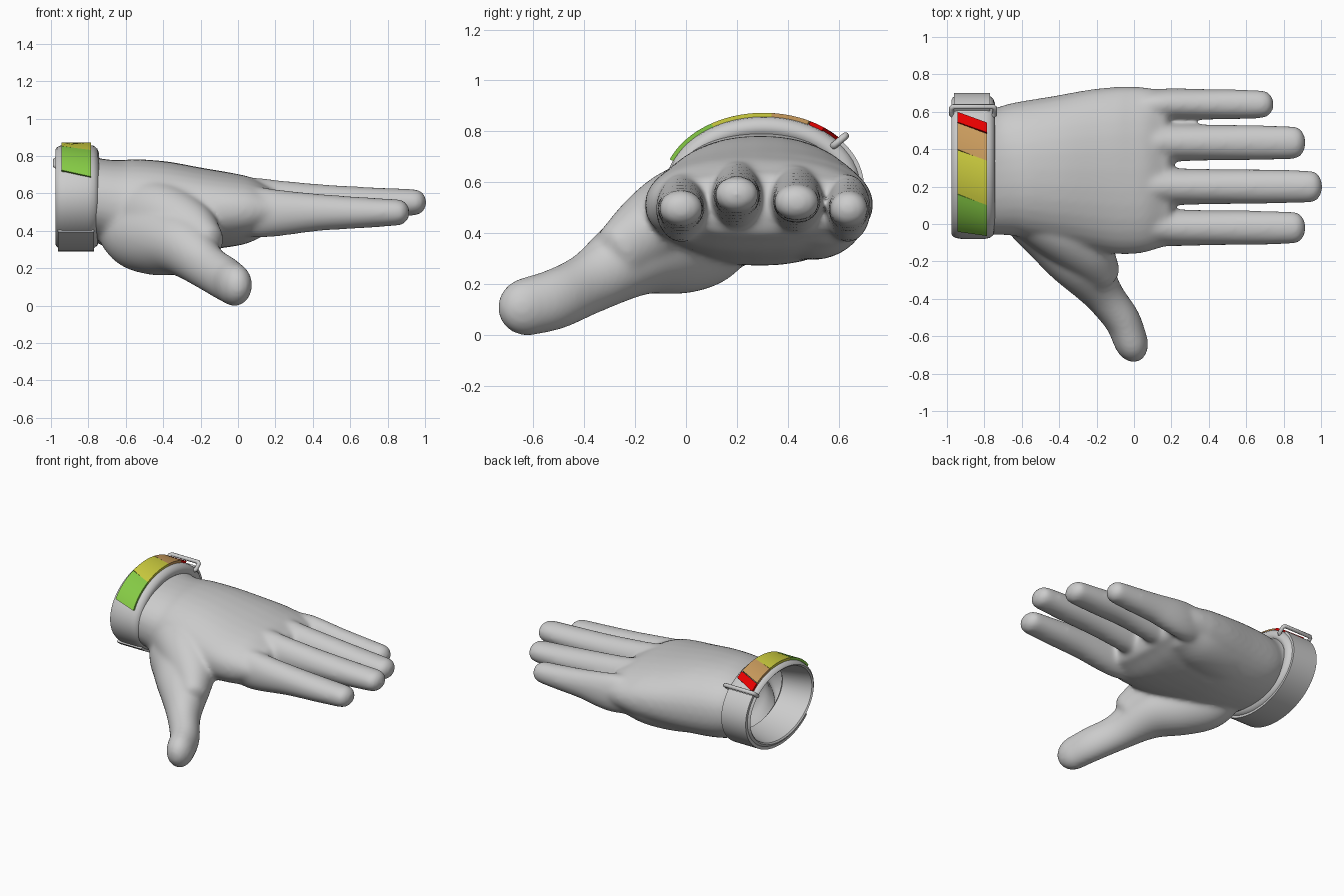
import bpy, bmesh, math
from mathutils import Vector

if "Cube" in bpy.data.objects:
    bpy.data.objects.remove(bpy.data.objects["Cube"])


def material(name, rgb):
    m = bpy.data.materials.new(name)
    m.use_nodes = True
    m.diffuse_color = (*rgb, 1)
    m.node_tree.nodes["Principled BSDF"].inputs["Base Color"].default_value = (*rgb, 1)
    return m


grey = material("light grey", (0.6, 0.6, 0.6))
red = material("red", (0.8, 0.0, 0.0))
tan = material("tan", (0.59, 0.33, 0.11))
yellow = material("yellow", (0.62, 0.62, 0.05))
green = material("green", (0.24, 0.6, 0.06))


def add_object(name, bm, mat):
    bmesh.ops.recalc_face_normals(bm, faces=bm.faces)
    mesh = bpy.data.meshes.new(name)
    bm.to_mesh(mesh)
    bm.free()
    mesh.materials.append(mat)
    ob = bpy.data.objects.new(name, mesh)
    bpy.context.collection.objects.link(ob)
    return ob


def bridge(bm, rings):
    """Join successive rings of vertices with quads."""
    for r, s in zip(rings, rings[1:]):
        n = len(r)
        for i in range(n):
            j = (i + 1) % n
            bm.faces.new((r[i], r[j], s[j], s[i]))


def smooth_path(points, steps=5):
    """Catmull-Rom interpolation of stations (x, y, z, half width, half height)."""
    p = [Vector(q) for q in points]
    p = [p[0] * 2 - p[1]] + p + [p[-1] * 2 - p[-2]]
    out = []
    for a, b, c, d in zip(p, p[1:], p[2:], p[3:]):
        for k in range(steps):
            t = k / steps
            out.append(0.5 * (2 * b + (c - a) * t + (2 * a - 5 * b + 4 * c - d) * t ** 2
                              + (3 * b - a - 3 * c + d) * t ** 3))
    return out + [p[-2]]


def loft(bm, points, tip=0.0, sides=32, power=1.0):
    """Closed limb of elliptical sections, ending in a rounded tip."""
    path = smooth_path(points)
    centres = [Vector(q[:3]) for q in path]
    stations = []
    for i, q in enumerate(path):
        tangent = (centres[min(i + 1, len(path) - 1)] - centres[max(i - 1, 0)]).normalized()
        stations.append((centres[i], tangent, q[3], q[4]))
    c, t, w, h = stations[-1]
    for k in range(1, 7):
        a = k / 6.3 * math.pi / 2
        stations.append((c + t * tip * math.sin(a), t, w * math.cos(a), h * math.cos(a)))
    rings = []
    for c, t, w, h in stations:
        side = t.cross(Vector((0, 0, 1))).normalized()
        up = side.cross(t)
        ring = []
        for i in range(sides):
            a = 2 * math.pi * i / sides
            u, v = math.cos(a), math.sin(a)
            u, v = (math.copysign(abs(f) ** power, f) for f in (u, v))
            ring.append(bm.verts.new(c + side * u * w + up * v * h))
        rings.append(ring)
    bridge(bm, rings)
    bm.faces.new(rings[0])
    bm.faces.new(rings[-1])


# Palm
bm = bmesh.new()
loft(bm, [(-1.0, .30, .58, .355, .25), (-.86, .29, .575, .348, .238), (-.74, .28, .565, .338, .22),
          (-.6, .29, .535, .365, .25), (-.4, .29, .522, .4, .25), (-.2, .29, .515, .435, .222),
          (-.05, .287, .512, .45, .2), (.06, .295, .512, .44, .176), (.155, .3, .51, .42, .13)],
     tip=.06, power=.9)
# Thumb with its fleshy base
loft(bm, [(-.64, .18, .43, .14, .15), (-.55, .08, .39, .175, .195), (-.43, -.03, .36, .185, .2),
          (-.295, -.19, .32, .17, .168), (-.17, -.37, .21, .11, .125),
          (-.065, -.51, .142, .097, .12), (-.02, -.62, .112, .092, .116)], tip=.125)
# Web over the back of the thumb, and heel of the palm on the far side
loft(bm, [(-.64, .13, .53, .14, .16), (-.43, -.01, .485, .16, .18),
          (-.27, -.13, .42, .15, .155), (-.17, -.26, .325, .1, .12)], tip=.06)
loft(bm, [(-.55, .44, .47, .15, .15), (-.3, .49, .45, .17, .155),
          (-.1, .52, .45, .18, .145), (.05, .54, .46, .16, .11)], tip=.08)
# Each finger: y, base z, tip z, tip x, half width
for y, zb, zt, end, w in ((-.02, .495, .498, .912, .094), (.2, .545, .552, 1.002, .094),
                          (.435, .528, .522, .912, .096), (.64, .495, .496, .742, .082)):
    run = end - .055
    loft(bm, [(-.12, y * .94 + .018, zb + .015, w * .85, .1), (.08, y * .98 + .006, zb + .005, w, .134),
              (.2, y, zb, w * 1.05, .127), (.2 + (run - .2) * .35, y, zb + .003, w, .1),
              (.2 + (run - .2) * .7, y, (zb + zt) / 2, w * .98, .084),
              (run, y, zt, w * .92, .071)], tip=.062)
hand = add_object("hand", bm, grey)
remesh = hand.modifiers.new("merge", "REMESH")
remesh.mode = "VOXEL"
remesh.voxel_size = .012
relax = hand.modifiers.new("relax", "SMOOTH")
relax.factor = .5
relax.iterations = 26
merged = bpy.data.meshes.new_from_object(hand.evaluated_get(bpy.context.evaluated_depsgraph_get()))
hand.modifiers.clear()

# Open the wrist end
bm = bmesh.new()
bm.from_mesh(merged)
opening = [f for f in bm.faces if f.calc_center_median().x < -.91]
bmesh.ops.delete(bm, geom=opening, context="FACES")
bm.to_mesh(merged)
bm.free()
hand.data = merged
merged.materials.clear()
merged.materials.append(grey)
for f in merged.polygons:
    f.use_smooth = True

# Wrist band, an elliptical ring around the x axis, thick on the hand side
MID, CY, CZ, RY, RZ = -.86, .305, .58, .385, .28


def on_band(x, angle, lift=0.0):
    return Vector((x, CY + (RY + lift) * math.cos(angle), CZ + (RZ + lift) * math.sin(angle)))


bm = bmesh.new()
profile = [(-.06, 0), (.06, 0), (.09, -.006), (.108, -.022), (.116, -.042), (.112, -.062),
           (.095, -.08), (-.108, -.036), (-.116, -.026), (-.108, -.013), (-.09, -.005)]
rings = [[bm.verts.new(on_band(MID + x, 2 * math.pi * i / 64, r)) for x, r in profile]
         for i in range(64)]
bridge(bm, rings + rings[:1])
parts = [add_object("wrist_band", bm, grey)]


def band_plate(name, mat, x0, x1, left, right, thick, steps=10):
    """Curved plate; left and right hold start and end angles at x0 and x1."""
    bm = bmesh.new()
    rows = []
    for i in range(steps + 1):
        t = i / steps
        a = left[0] + (left[1] - left[0]) * t
        b = right[0] + (right[1] - right[0]) * t
        rows.append([bm.verts.new(p) for p in (on_band(x0, a, -.012), on_band(x0, a, thick),
                                               on_band(x1, b, thick), on_band(x1, b, -.012))])
    bridge(bm, rows)
    bm.faces.new(rows[0])
    bm.faces.new(rows[-1])
    parts.append(add_object(name, bm, mat))


# Coloured plates with slanted ends, running over the top
def angle_at(y):
    return math.acos((y - CY) / RY)


for name, mat, y0, y1, slant in (("red_plate", red, .59, .537, .053), ("tan_plate", tan, .533, .396, .06),
                                 ("yellow_plate", yellow, .393, .166, .06),
                                 ("green_plate", green, .163, -.03, .022)):
    band_plate(name, mat, -.943, -.787, (angle_at(y0), angle_at(y1)),
               (angle_at(y0 - .055), angle_at(y1 - slant)), .013)

# Strap passing under the wrist and its buckle loop
ends = (math.radians(38), math.radians(-140))
band_plate("strap", grey, -.963, -.77, ends, ends, .01, 36)

curve = bpy.data.curves.new("buckle", "CURVE")
curve.dimensions = "3D"
curve.bevel_depth = .014
curve.bevel_resolution = 3
spline = curve.splines.new("POLY")
corners = [(-.105, -.03), (.105, -.03), (.116, -.018), (.116, .025),
           (.105, .036), (-.105, .036), (-.116, .025), (-.116, -.018)]
spline.points.add(len(corners) - 1)
for pt, (x, r) in zip(spline.points, corners):
    pt.co = (*on_band(MID + x, math.radians(40), r), 1)
spline.use_cyclic_u = True
curve.materials.append(grey)
buckle = bpy.data.objects.new("buckle", curve)
bpy.context.collection.objects.link(buckle)

# Smooth shading with crisp edges on the band parts
bpy.ops.object.select_all(action="DESELECT")
for ob in parts:
    ob.select_set(True)
bpy.context.view_layer.objects.active = parts[0]
bpy.ops.object.shade_smooth_by_angle(angle=math.radians(35))
